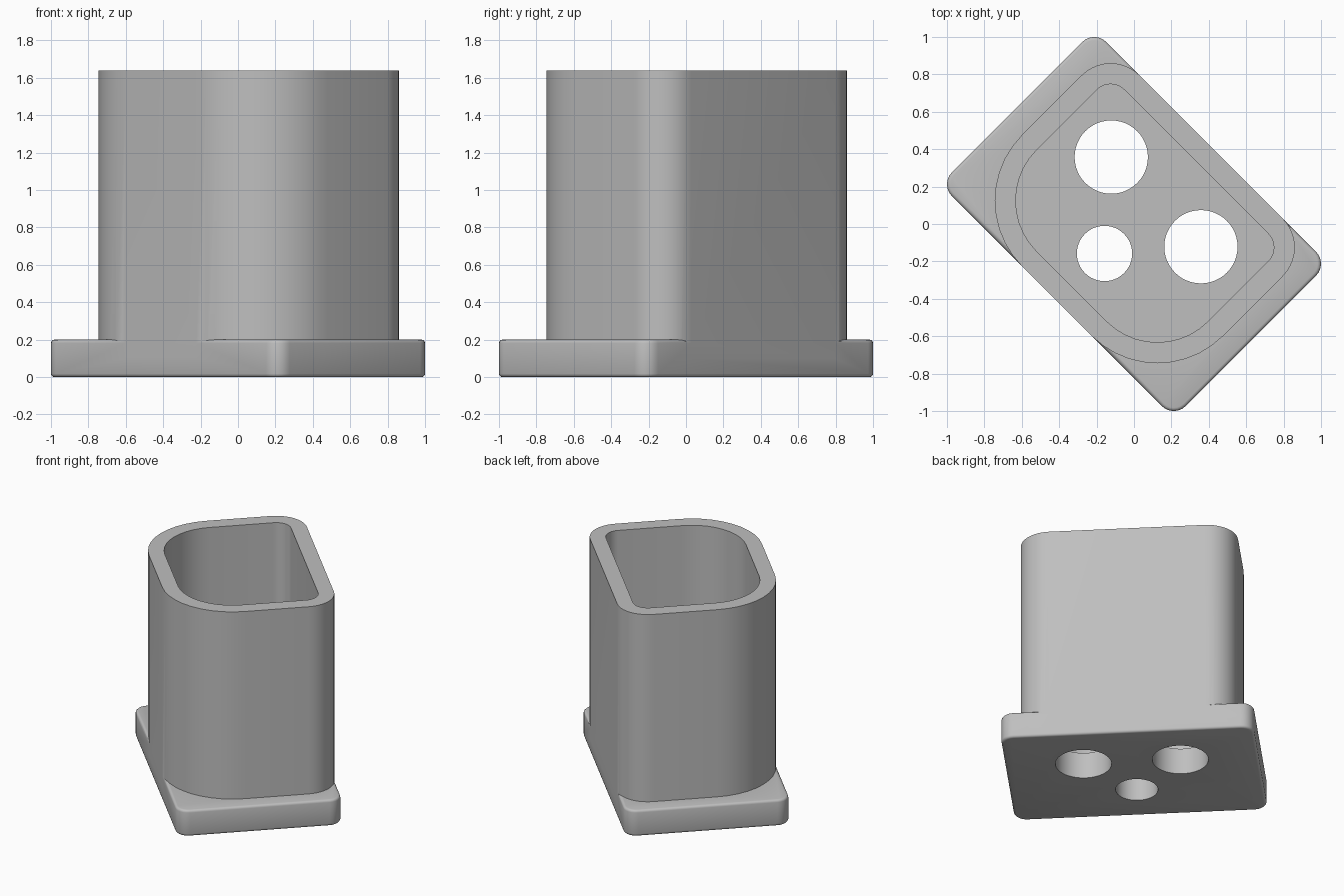
import bpy, bmesh
from math import sin, cos, pi, radians

cube = bpy.data.objects.get("Cube")
if cube:
    bpy.data.objects.remove(cube, do_unlink=True)

HALF_DEPTH = 0.583      # shared by plate and sleeve, so their long sides are flush
PLATE_TOP = 0.2
HEIGHT = 1.64
WALL = 0.112

grey = bpy.data.materials.new("plain_grey")
grey.use_nodes = True
colour = (0.52, 0.52, 0.52, 1)
grey.diffuse_color = colour
grey.node_tree.nodes["Principled BSDF"].inputs["Base Color"].default_value = colour


def rounded_outline(hx, hy, back_radius, front_radius, steps):
    """Rectangle outline with its own corner radius at the back and the front."""
    points = []
    corners = [(1, 1, back_radius), (-1, 1, back_radius),
               (-1, -1, front_radius), (1, -1, front_radius)]
    for i, (sx, sy, r) in enumerate(corners):
        for k in range(steps + 1):
            a = (i + k / steps) * pi / 2
            points.append((sx * (hx - r) + r * cos(a), sy * (hy - r) + r * sin(a)))
    return points


def circle_outline(cx, cy, r, steps=48):
    return [(cx + r * cos(2 * pi * k / steps), cy + r * sin(2 * pi * k / steps))
            for k in range(steps)]


def prism(name, outline, z0, z1):
    bm = bmesh.new()
    face = bm.faces.new([bm.verts.new((x, y, z0)) for x, y in outline])
    top = bmesh.ops.extrude_face_region(bm, geom=[face])["geom"]
    bmesh.ops.translate(bm, vec=(0, 0, z1 - z0),
                        verts=[v for v in top if isinstance(v, bmesh.types.BMVert)])
    bmesh.ops.recalc_face_normals(bm, faces=bm.faces)
    mesh = bpy.data.meshes.new(name)
    bm.to_mesh(mesh)
    bm.free()
    mesh.materials.append(grey)
    obj = bpy.data.objects.new(name, mesh)
    bpy.context.collection.objects.link(obj)
    return obj


def apply(obj, modifier):
    bpy.context.view_layer.objects.active = obj
    bpy.ops.object.modifier_apply(modifier=modifier.name)


def combine(obj, other, operation):
    mod = obj.modifiers.new(operation.lower(), 'BOOLEAN')
    mod.operation = operation
    mod.solver = 'EXACT'
    mod.object = other
    other.hide_render = True
    apply(obj, mod)
    bpy.data.objects.remove(other, do_unlink=True)


# Base plate with softened rims
body = prism("sleeve_on_base_plate",
             rounded_outline(0.884, HALF_DEPTH, 0.09, 0.09, 6), 0, PLATE_TOP)
bevel = body.modifiers.new("rim", 'BEVEL')
bevel.width = 0.018
bevel.segments = 3
bevel.limit_method = 'ANGLE'
bevel.angle_limit = radians(60)
apply(body, bevel)

# Upright sleeve, tight corners at the back and wide ones at the front
sleeve = prism("sleeve", rounded_outline(0.76, HALF_DEPTH, 0.217, 0.495, 10), 0.1, HEIGHT)
combine(body, sleeve, 'UNION')

# Hollow inside
cavity = prism("cavity", rounded_outline(0.76 - WALL, HALF_DEPTH - WALL,
                                         0.217 - WALL, 0.495 - WALL, 10),
               PLATE_TOP, HEIGHT + 0.2)
combine(body, cavity, 'DIFFERENCE')

# Three holes through the floor
for cx, cy, r in [(-0.339, 0.167, 0.196), (0.339, 0.167, 0.196), (0, -0.223, 0.148)]:
    combine(body, prism("hole", circle_outline(cx, cy, r), -0.2, PLATE_TOP + 0.2), 'DIFFERENCE')

# Turn the finished part diagonally and smooth the round walls
body.rotation_euler.z = radians(-45)
bpy.ops.object.select_all(action='DESELECT')
body.select_set(True)
bpy.context.view_layer.objects.active = body
bpy.ops.object.shade_smooth_by_angle(angle=radians(32))
